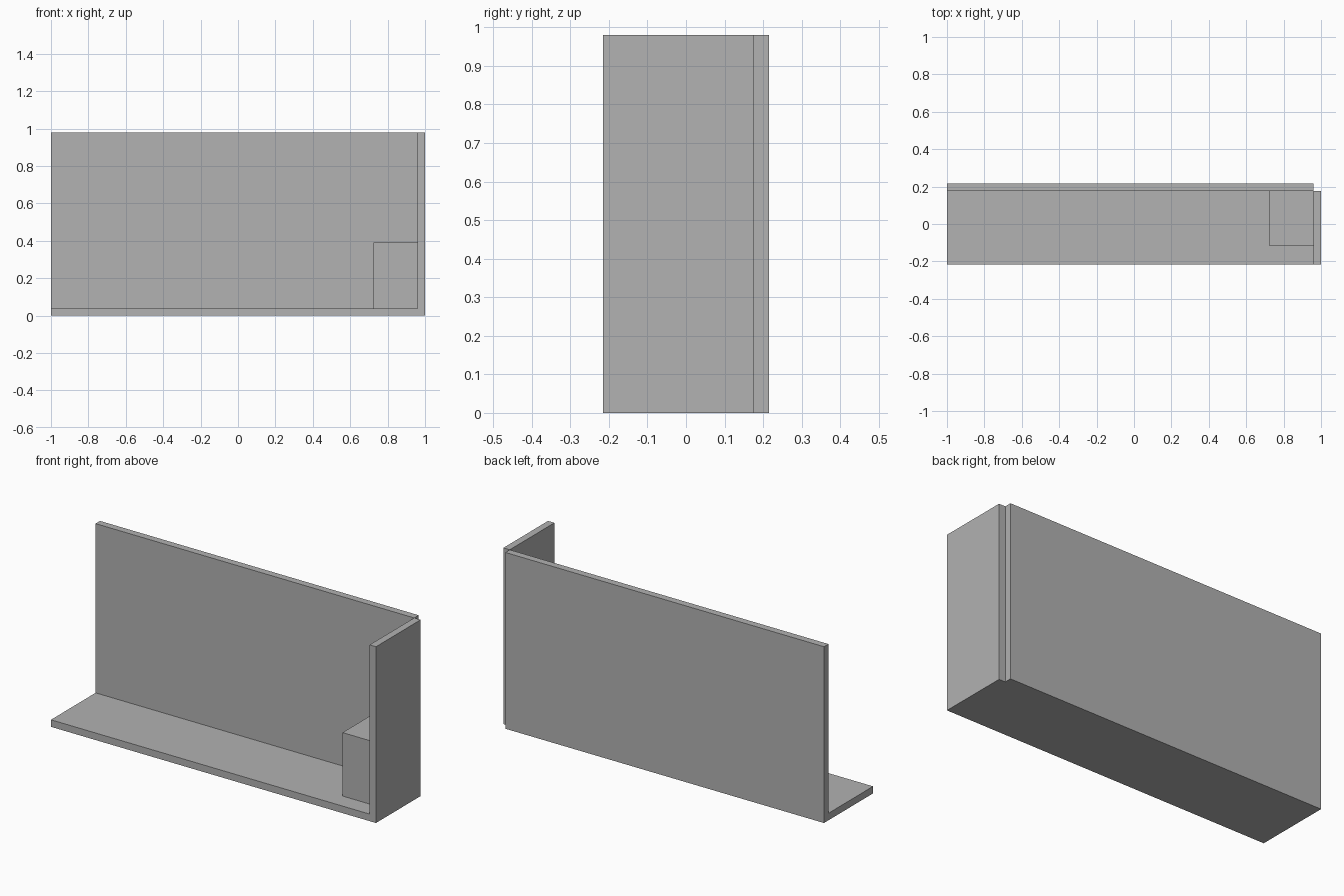
import bpy
import bmesh

default = bpy.data.objects.get("Cube")
if default:
    bpy.data.objects.remove(default, do_unlink=True)

# One grey for everything
grey = bpy.data.materials.new("plain grey")
grey.use_nodes = True
colour = (0.445, 0.445, 0.445, 1)
grey.diffuse_color = colour
grey.node_tree.nodes["Principled BSDF"].inputs["Base Color"].default_value = colour

T = 2 / 51                      # panel thickness, used as the module
INNER_X = 1 - T                 # inside of the side panel
BACK_Y = 11 * T / 2             # outside of the back panel
INNER_Y = BACK_Y - T            # inside of the back panel
HEIGHT = 25 * T


def build(name, cuts, cells):
    """Skin the filled cells of a small grid, leaving no inner faces."""
    bm = bmesh.new()
    verts = {}

    def corner(index):
        if index not in verts:
            verts[index] = bm.verts.new([cuts[a][index[a]] for a in range(3)])
        return verts[index]

    for cell in cells:
        for axis in range(3):
            u, v = (axis + 1) % 3, (axis + 2) % 3
            for side in (0, 1):
                neighbour = list(cell)
                neighbour[axis] += 2 * side - 1
                if tuple(neighbour) in cells:
                    continue
                loop = []
                for du, dv in ((0, 0), (1, 0), (1, 1), (0, 1)):
                    index = list(cell)
                    index[axis] += side
                    index[u] += du
                    index[v] += dv
                    loop.append(corner(tuple(index)))
                bm.faces.new(loop if side else loop[::-1])
    # Merge coplanar faces into clean panels
    bmesh.ops.dissolve_limit(bm, angle_limit=0.01, verts=bm.verts[:], edges=bm.edges[:])
    mesh = bpy.data.meshes.new(name)
    bm.to_mesh(mesh)
    bm.free()
    mesh.materials.append(grey)
    obj = bpy.data.objects.new(name, mesh)
    bpy.context.collection.objects.link(obj)


# Floor, back panel and side panel, with an open notch at the rear corner
build("floor_and_walls",
      ((-1, INNER_X, 1), (-BACK_Y, INNER_Y, BACK_Y), (0, T, HEIGHT)),
      {(0, 0, 0),
       (0, 1, 0), (0, 1, 1),
       (1, 0, 0), (1, 0, 1)})

# Block standing in the inner corner
build("corner_block",
      ((INNER_X - 6 * T, INNER_X), (-3 * T, INNER_Y), (T, 10 * T)),
      {(0, 0, 0)})
